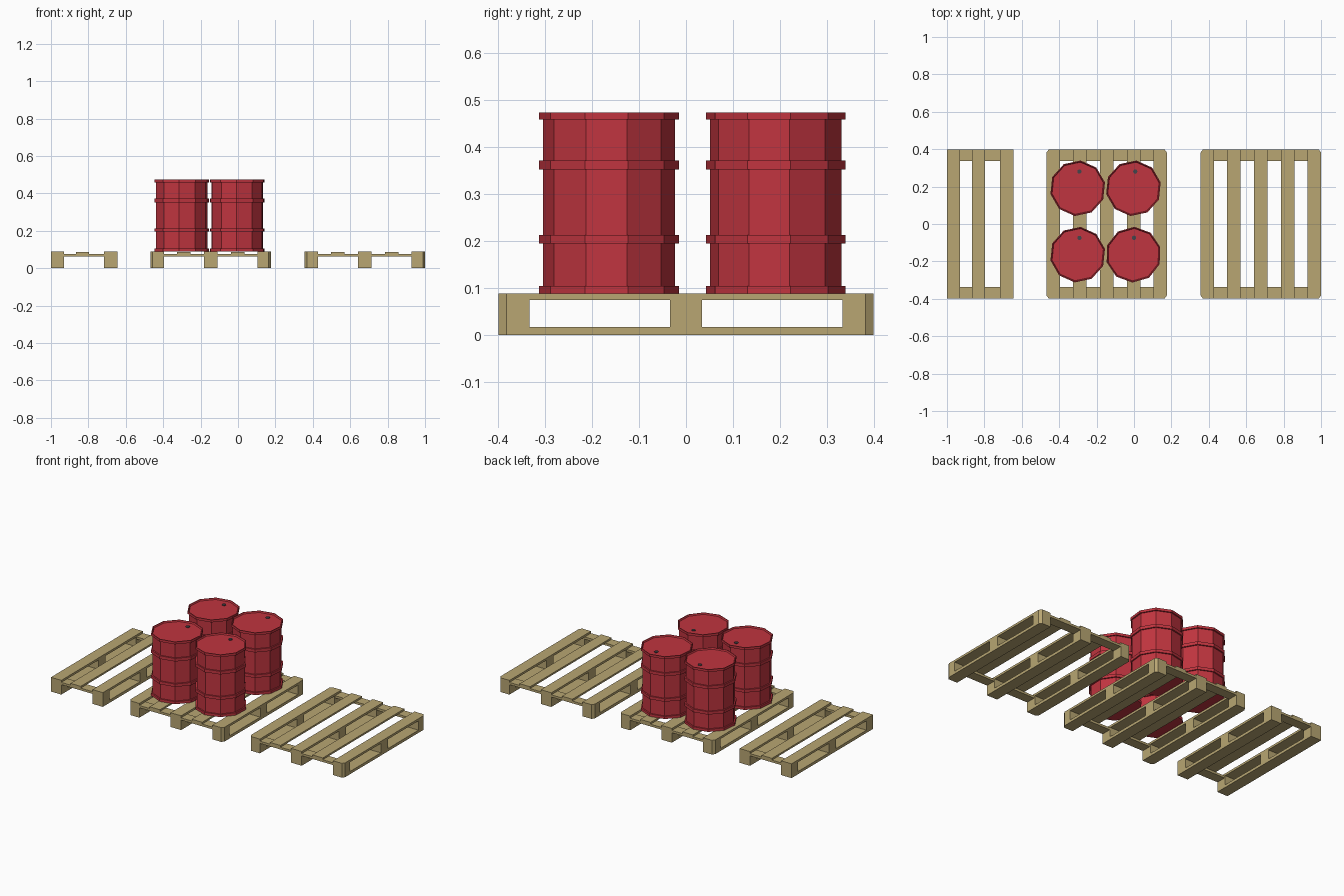
import bpy, bmesh
from math import cos, sin, radians, pi

if "Cube" in bpy.data.objects:
    bpy.data.objects.remove(bpy.data.objects["Cube"])


def material(name, rgb):
    m = bpy.data.materials.new(name)
    m.diffuse_color = (*rgb, 1)
    m.use_nodes = True
    m.node_tree.nodes["Principled BSDF"].inputs["Base Color"].default_value = m.diffuse_color
    return m


WOOD = material("wood", (0.48, 0.38, 0.17))
RED = material("red_paint", (0.53, 0.035, 0.05))
DARK = material("dark_cap", (0.06, 0.06, 0.07))


def finish(bm, name, mat):
    bmesh.ops.recalc_face_normals(bm, faces=bm.faces)
    me = bpy.data.meshes.new(name)
    bm.to_mesh(me)
    bm.free()
    if mat:
        me.materials.append(mat)
    ob = bpy.data.objects.new(name, me)
    bpy.context.scene.collection.objects.link(ob)
    return ob


def prism(bm, pts, z0, z1):
    lo = [bm.verts.new((x, y, z0)) for x, y in pts]
    hi = [bm.verts.new((x, y, z1)) for x, y in pts]
    bm.faces.new(lo[::-1])
    bm.faces.new(hi)
    n = len(pts)
    for i in range(n):
        j = (i + 1) % n
        bm.faces.new((lo[i], lo[j], hi[j], hi[i]))


def box(bm, x0, x1, y0, y1, z0, z1):
    prism(bm, [(x0, y0), (x1, y0), (x1, y1), (x0, y1)], z0, z1)


Y = 0.398          # half length of a pallet
CX, CY = 0.012, 0.016   # corner chamfer


def pallet(name, stringers, slats, chamfer):
    # stringers: solid runners, outer corners cut off
    bm = bmesh.new()
    last = len(stringers) - 1
    for i, (a, b) in enumerate(stringers):
        if chamfer and i == 0:
            pts = [(a + CX, -Y), (b, -Y), (b, Y), (a + CX, Y), (a, Y - CY), (a, CY - Y)]
        elif chamfer and i == last:
            pts = [(a, -Y), (b - CX, -Y), (b, CY - Y), (b, Y - CY), (b - CX, Y), (a, Y)]
        else:
            pts = [(a, -Y), (b, -Y), (b, Y), (a, Y)]
        prism(bm, pts, 0, 0.088)
    runners = finish(bm, name + "_stringers", WOOD)

    # fork openings cut through the runners
    bm = bmesh.new()
    for y0, y1 in ((-0.333, -0.034), (0.034, 0.333)):
        box(bm, -2, 2, y0, y1, 0.017, 0.0745)
    cutter = finish(bm, name + "_fork_cutter", WOOD)
    cutter.hide_render = True
    mod = runners.modifiers.new("fork_openings", 'BOOLEAN')
    mod.operation = 'DIFFERENCE'
    mod.solver = 'EXACT'
    mod.object = cutter
    bpy.context.view_layer.objects.active = runners
    bpy.ops.object.modifier_apply(modifier=mod.name)
    bpy.data.objects.remove(cutter)

    # cross boards at both ends
    bm = bmesh.new()
    for (_, a), (b, _) in zip(stringers, stringers[1:]):
        for y0, y1 in ((-Y, -0.337), (0.337, Y)):
            box(bm, a, b, y0, y1, 0.0615, 0.0755)
    finish(bm, name + "_cross_boards", WOOD)

    # thin deck slats between the runners
    bm = bmesh.new()
    for a, b in slats:
        box(bm, a, b, -Y, Y, 0.0755, 0.0865)
    finish(bm, name + "_slats", WOOD)


def full_pallet(name, cx):
    at = lambda *r: [(cx + a, cx + b) for a, b in r]
    pallet(name, at((-0.322, -0.25), (-0.036, 0.036), (0.25, 0.322)),
           at((-0.18, -0.109), (0.109, 0.18)), True)


pallet("half_pallet", [(-1, -0.929), (-0.716, -0.645)], [(-0.866, -0.796)], False)
full_pallet("loaded_pallet", -0.146)
full_pallet("empty_pallet", 0.678)

# drum half-section: (radius, height)
R, B = 0.149, 0.1405
PROFILE = [(B, 0.0882), (R, 0.0882), (R, 0.104), (B, 0.104),
           (B, 0.195), (R, 0.195), (R, 0.213), (B, 0.213),
           (B, 0.352), (R, 0.352), (R, 0.371), (B, 0.371),
           (B, 0.458), (R, 0.458), (R, 0.473), (0.144, 0.473), (0.140, 0.465)]


def drum(name, x, y, rot):
    bm = bmesh.new()
    rings = []
    for r, z in PROFILE:
        rings.append([bm.verts.new((x + r * cos(radians(rot + 36 * k)),
                                    y + r * sin(radians(rot + 36 * k)), z))
                      for k in range(10)])
    for lo, hi in zip(rings, rings[1:]):
        for i in range(10):
            j = (i + 1) % 10
            bm.faces.new((lo[i], lo[j], hi[j], hi[i]))
    bm.faces.new(rings[0][::-1])
    bm.faces.new(rings[-1])
    finish(bm, name, RED)
    # filler cap on the lid
    a = radians(rot + 72)
    bx, by = x + 0.09 * cos(a), y + 0.09 * sin(a)
    bm = bmesh.new()
    prism(bm, [(bx + 0.012 * cos(k * pi / 4), by + 0.012 * sin(k * pi / 4))
               for k in range(8)], 0.464, 0.469)
    finish(bm, name + "_cap", DARK)


drum("drum_front_left", -0.301, -0.164, 12)
drum("drum_front_right", -0.003, -0.164, 16)
drum("drum_back_left", -0.301, 0.191, 12)
drum("drum_back_right", -0.003, 0.191, 12)
